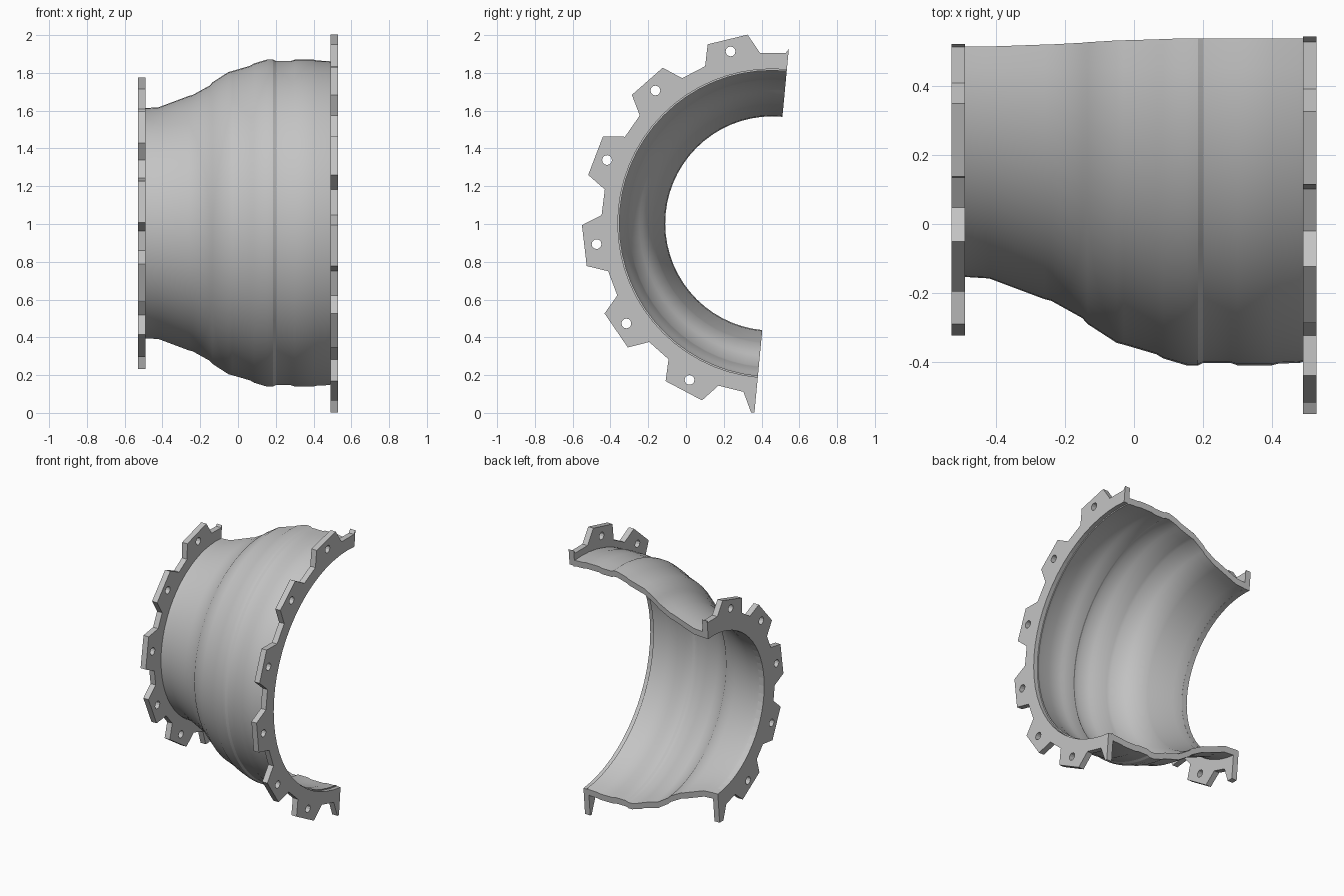
import bpy, bmesh, math
from mathutils import Vector

cube = bpy.data.objects.get("Cube")
if cube:
    bpy.data.objects.remove(cube, do_unlink=True)

AXIS_Y, AXIS_Z = 0.457, 1.003      # casing axis runs along x
START = math.radians(84.6)         # split plane angle, casing covers 180 degrees on

metal = bpy.data.materials.new("grey metal")
metal.use_nodes = True
grey = (0.55, 0.55, 0.55, 1)
metal.diffuse_color = grey
metal.node_tree.nodes["Principled BSDF"].inputs["Base Color"].default_value = grey


def polar(x, r, a):
    return Vector((x, AXIS_Y + r * math.cos(a), AXIS_Z + r * math.sin(a)))


def finish(bm, name):
    bmesh.ops.recalc_face_normals(bm, faces=bm.faces)
    mesh = bpy.data.meshes.new(name)
    bm.to_mesh(mesh)
    bm.free()
    mesh.materials.append(metal)
    ob = bpy.data.objects.new(name, mesh)
    bpy.context.collection.objects.link(ob)
    return ob


def add_loop(bm, points):
    verts = [bm.verts.new(p) for p in points]
    return [bm.edges.new((v, verts[i - 1])) for i, v in enumerate(verts)]


def flange(name, x, teeth, first, bore, tip, tip_half, root, root_half, hole_r):
    """Half ring with bolt lugs: full outline, filled, split, then thickened."""
    bm = bmesh.new()
    outline, edges = [], []
    for k in range(teeth):
        mid = math.radians(first + 360 * k / teeth)
        for r, d in ((root, -root_half), (tip, -tip_half), (tip, tip_half), (root, root_half)):
            outline.append(polar(x, r, mid + math.radians(d)))
        # bolt hole
        c = polar(x, hole_r, mid)
        edges += add_loop(bm, [c + 0.026 * Vector((0, math.cos(t), math.sin(t)))
                               for t in (math.tau * i / 12 for i in range(12))])
    edges += add_loop(bm, outline)
    edges += add_loop(bm, [polar(x, bore, START + math.tau * i / 64) for i in range(64)])
    bmesh.ops.triangle_fill(bm, use_beauty=True, use_dissolve=False, edges=edges,
                            normal=(1, 0, 0))
    bmesh.ops.bisect_plane(bm, geom=bm.verts[:] + bm.edges[:] + bm.faces[:], dist=1e-5,
                           plane_co=(0, AXIS_Y, AXIS_Z),
                           plane_no=(0, math.sin(START), -math.cos(START)), clear_outer=True)
    ext = bmesh.ops.extrude_face_region(bm, geom=bm.faces[:], use_keep_orig=True)
    bmesh.ops.translate(bm, vec=(0.04, 0, 0),
                        verts=[g for g in ext["geom"] if isinstance(g, bmesh.types.BMVert)])
    return finish(bm, name)


def shell(name, profile, wall, steps=32):
    """Half revolved wall with a constant radial thickness."""
    section = profile + [(x, r - wall) for x, r in reversed(profile)]
    bm = bmesh.new()
    rings = [[bm.verts.new(polar(x, r, START + math.pi * i / steps)) for x, r in section]
             for i in range(steps + 1)]
    n = len(section)
    for a, b in zip(rings, rings[1:]):
        for j in range(n):
            bm.faces.new((a[j - 1], a[j], b[j], b[j - 1]))
    bm.faces.new(rings[0])
    bm.faces.new(rings[-1])
    return finish(bm, name)


# Stepped bell-shaped wall
wall_profile = [(-0.5, 0.61), (-0.42, 0.615), (-0.26, 0.675), (-0.24, 0.68), (-0.15, 0.73),
                (-0.135, 0.747), (-0.05, 0.802), (-0.03, 0.807), (0.065, 0.835),
                (0.085, 0.847), (0.155, 0.868), (0.185, 0.868), (0.2, 0.86), (0.28, 0.86),
                (0.3, 0.867), (0.4, 0.867), (0.42, 0.862), (0.48, 0.86), (0.5, 0.853)]
casing = shell("casing_wall", wall_profile, 0.043)

# Bolted end flanges
flange("small_flange", -0.53, 11, 106, 0.567, 0.78, 8.1, 0.685, 12, 0.712)
flange("large_flange", 0.49, 13, 103.65, 0.818, 1.008, 6.2, 0.905, 9.5, 0.937)

bpy.ops.object.select_all(action="DESELECT")
casing.select_set(True)
bpy.context.view_layer.objects.active = casing
bpy.ops.object.shade_smooth_by_angle(angle=math.radians(25))
